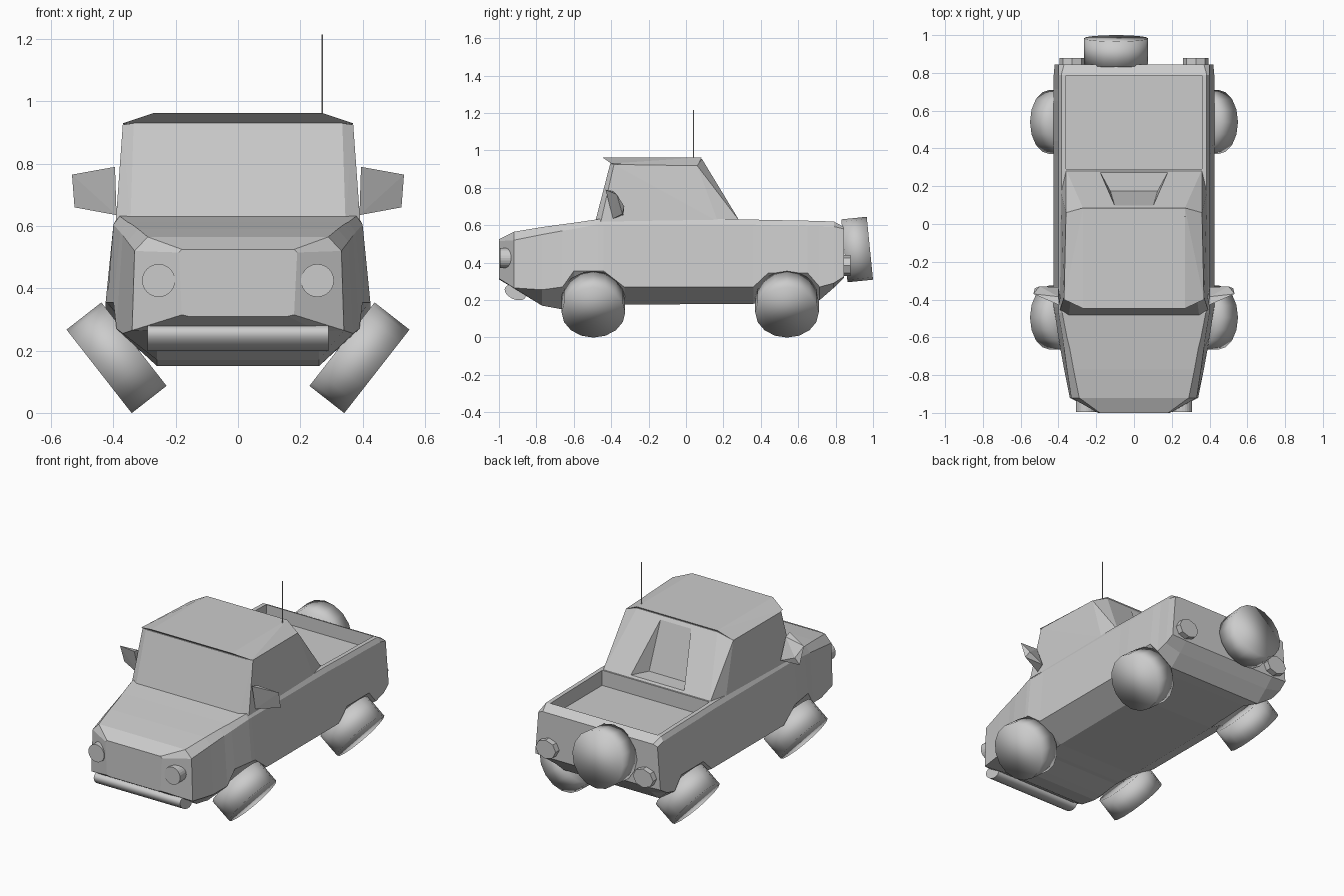
import bpy, bmesh
from math import radians, sin, cos
from mathutils import Matrix, Vector

if "Cube" in bpy.data.objects:
    bpy.data.objects.remove(bpy.data.objects["Cube"])


def finish(name, bm, smooth=False):
    bmesh.ops.recalc_face_normals(bm, faces=bm.faces[:])
    me = bpy.data.meshes.new(name)
    bm.to_mesh(me)
    bm.free()
    for p in me.polygons:
        p.use_smooth = smooth
    ob = bpy.data.objects.new(name, me)
    bpy.context.collection.objects.link(ob)
    return ob


def hull(name, pts, mirror=True):
    """Convex faceted block, optionally mirrored across x = 0."""
    bm = bmesh.new()
    for x, y, z in pts:
        bm.verts.new((x, y, z))
        if mirror:
            bm.verts.new((-x, y, z))
    res = bmesh.ops.convex_hull(bm, input=bm.verts[:])
    loose = [v for v in bm.verts if not v.link_faces]
    bmesh.ops.delete(bm, geom=loose, context='VERTS')
    bmesh.ops.dissolve_limit(bm, angle_limit=radians(1), verts=bm.verts[:], edges=bm.edges[:])
    return finish(name, bm)


def cylinder(name, loc, axis, r, depth, n, smooth=False, squash=(1, 1), twist=0):
    """Cylinder whose length runs along the given axis."""
    bm = bmesh.new()
    bmesh.ops.create_cone(bm, cap_ends=True, segments=n, radius1=r, radius2=r, depth=depth)
    rot = Vector(axis).to_track_quat('Z', 'Y').to_matrix().to_4x4()
    mat = (Matrix.Translation(loc) @ rot @ Matrix.Rotation(twist, 4, 'Z')
           @ Matrix.Diagonal((squash[0], squash[1], 1, 1)))
    bm.transform(mat)
    return finish(name, bm, smooth)


def cut(target, cutter):
    mod = target.modifiers.new("cut", 'BOOLEAN')
    mod.operation = 'DIFFERENCE'
    mod.solver = 'EXACT'
    mod.object = cutter
    cutter.hide_render = True
    cutter.hide_viewport = True


# Body: stations along y, each (y, then x,z of top edge, shoulder, sill, belly)
stations = [
    (-1.00, .18, .525, .19, .515, .18, .315, .16, .31),
    (-.92, .29, .565, .332, .52, .34, .265, .26, .262),
    (-.77, .32, .59, .355, .55, .37, .255, .26, .17),
    (-.66, .34, .605, .37, .57, .39, .27, .26, .15),
    (-.60, .355, .613, .378, .58, .40, .355, .26, .155),
    (-.47, .38, .632, .40, .605, .42, .355, .26, .17),
    (-.44, .38, .632, .40, .605, .425, .355, .26, .17),
    (-.33, .385, .632, .40, .605, .425, .27, .27, .175),
    (.28, .385, .632, .40, .605, .425, .27, .27, .18),
    (.36, .385, .63, .40, .603, .425, .27, .27, .18),
    (.44, .385, .628, .40, .60, .425, .345, .27, .185),
    (.65, .385, .624, .40, .597, .425, .345, .27, .195),
    (.715, .385, .622, .40, .595, .425, .27, .32, .20),
    (.79, .385, .62, .40, .593, .425, .29, .32, .265),
    (.845, .37, .59, .40, .58, .42, .325, .32, .32),
]
bm = bmesh.new()
rings = []
for y, *c in stations:
    half = [(c[i], c[i + 1]) for i in range(0, 8, 2)]
    ring = half + [(-x, z) for x, z in reversed(half)]
    rings.append([bm.verts.new((x, y, z)) for x, z in ring])
for a, b in zip(rings, rings[1:]):
    for i in range(8):
        j = (i + 1) % 8
        bm.faces.new((a[i], a[j], b[j], b[i]))
bm.faces.new(rings[0])
bm.faces.new(rings[-1])
body = finish("body", bm)

# Open load bed
cut(body, hull("bed_cutter", [(.36, y, z) for y in (.29, .785) for z in (.54, .8)]))

# Cab with a recessed rear window between two sloping buttresses
cab = hull("cab", [
    (.345, -.485, .62), (.392, -.455, .62), (.387, .17, .62), (.36, .288, .62),
    (.335, -.405, .93), (.37, -.385, .925), (.36, .06, .918), (.27, .085, .955)])
cut(cab, hull("rear_window_cutter", [
    (.10, .09, .963), (.125, .175, .645), (.245, .395, .645), (.10, .30, .963)]))

# Roof with a peaked front lip
hull("roof", [(.37, -.40, .93), (.36, .06, .917), (.27, -.447, .963), (.27, .085, .963)])

for side, s in (("right", 1), ("left", -1)):
    # Tilted wheels
    tilt = radians(38)
    for end, y in (("front", -.495), ("rear", .54)):
        cylinder(f"{end}_{side}_wheel", (s * .39, y, .177),
                 (s * cos(tilt), 0, -sin(tilt)), .17, .142, 16, True)
    # Wing mirror
    hull(f"{side}_mirror", [(s * x, y, z) for x, y, z in (
        (.395, -.43, .79), (.39, -.39, .635), (.533, -.37, .765), (.525, -.34, .66),
        (.40, -.385, .78), (.40, -.335, .655), (.50, -.33, .70))], mirror=False)
    # Lamps
    cylinder(f"{side}_headlight", (s * .255, -.945, .425), (0, -1, 0), .053, .1, 24)
    cylinder(f"{side}_tail_light", (s * .327, .86, .385), (0, 1, 0), .068, .04, 8,
             squash=(1, .83), twist=0)

# Spare wheel on the tailgate
cylinder("spare_wheel", (-.095, .915, .47), (0, cos(.1), sin(.1)), .169, .137, 16, True)

# Oval bumper bar
bm = bmesh.new()
bmesh.ops.create_cone(bm, cap_ends=True, segments=24, radius1=1, radius2=1, depth=.58)
bm.transform(Matrix.Translation((0, -.913, .24)) @ Matrix.Rotation(radians(-25), 4, 'X')
             @ Matrix.Rotation(radians(90), 4, 'Y') @ Matrix.Diagonal((.036, .06, 1, 1)))
bumper = finish("front_bumper", bm, True)
bumper.data.set_sharp_from_angle(angle=radians(40))

# Aerial
cylinder("aerial", (.27, .04, 1.08), (0, 0, 1), .003, .27, 6)
